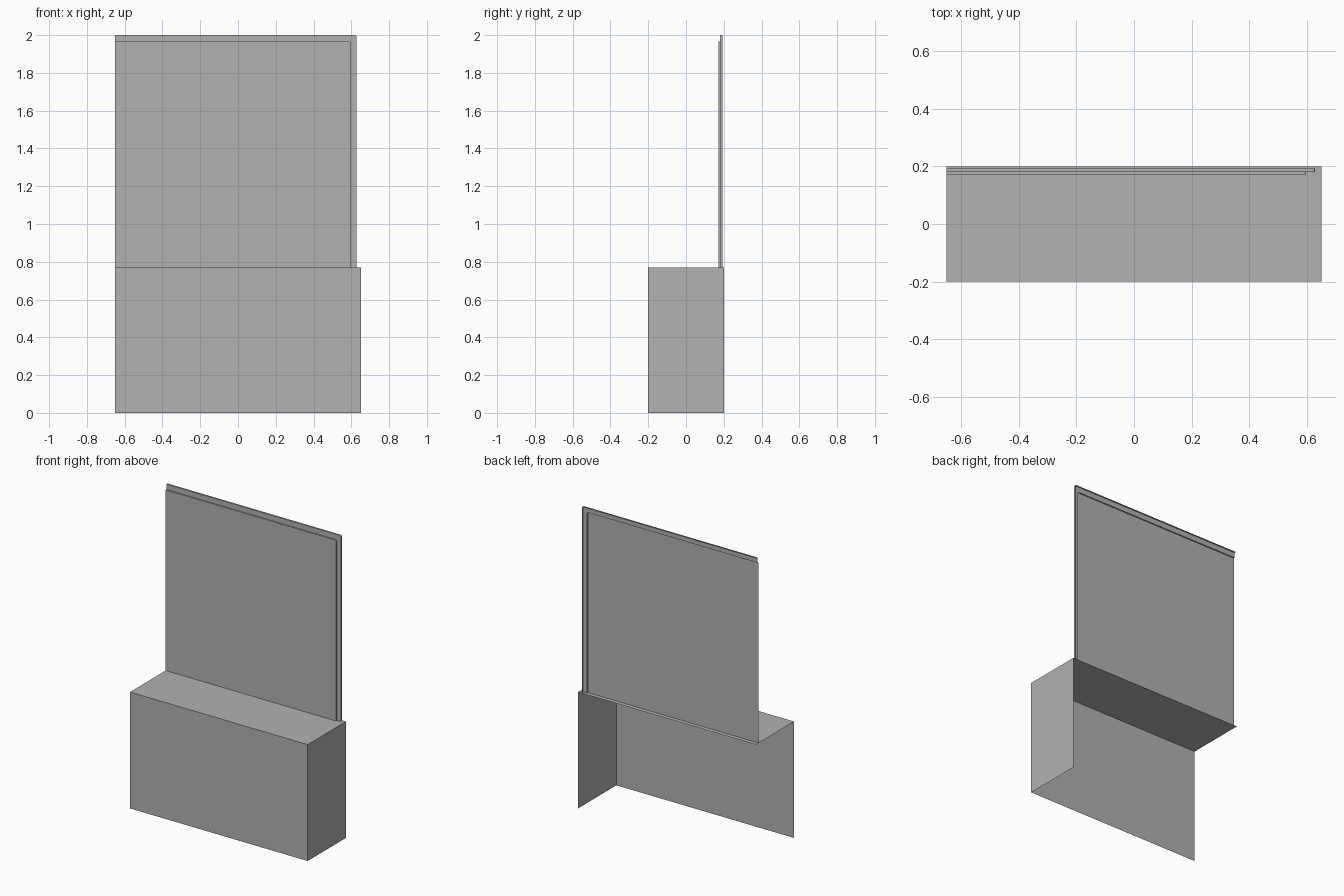
import bpy
import bmesh
from math import sin, cos, pi

cube = bpy.data.objects.get("Cube")
if cube:
    bpy.data.objects.remove(cube, do_unlink=True)

LEFT, RIGHT, DEPTH, BASE_TOP = -0.65, 0.65, 0.2, 0.77

grey = bpy.data.materials.new("mid_grey")
grey.use_nodes = True
colour = (0.445, 0.445, 0.445, 1)
grey.diffuse_color = colour
grey.node_tree.nodes["Principled BSDF"].inputs["Base Color"].default_value = colour


def finish(bm, name):
    mesh = bpy.data.meshes.new(name)
    bm.to_mesh(mesh)
    bm.free()
    mesh.materials.append(grey)
    obj = bpy.data.objects.new(name, mesh)
    bpy.context.collection.objects.link(obj)
    return obj


# Base: a shell open at the back, underneath and at the -x end
bm = bmesh.new()
bmesh.ops.create_cube(bm, size=1)
bm.normal_update()
open_sides = [f for f in bm.faces
              if f.normal.y > 0.5 or f.normal.z < -0.5 or f.normal.x < -0.5]
bmesh.ops.delete(bm, geom=open_sides, context='FACES')
for v in bm.verts:
    v.co.x *= RIGHT - LEFT
    v.co.y *= 2 * DEPTH
    v.co.z = (v.co.z + 0.5) * BASE_TOP
finish(bm, "base_shell")


# Upright panel: a stepped sheet, open at the back and the -x end
def outline(bm, x, z, y, radius=0.008, steps=4):
    """Top edge, rounded corner and +x edge of the panel at depth y."""
    points = [(LEFT, z)]
    for i in range(steps + 1):
        a = pi / 2 * (1 - i / steps)
        points.append((x - radius + radius * cos(a), z - radius + radius * sin(a)))
    points.append((x, BASE_TOP))
    return [bm.verts.new((px, y, pz)) for px, pz in points]


bm = bmesh.new()
rings = [outline(bm, 0.627, 2.0, 0.192),     # back of rim
         outline(bm, 0.627, 2.0, 0.18),      # front of rim
         outline(bm, 0.597, 1.965, 0.18),    # foot of raised field
         outline(bm, 0.597, 1.965, 0.172)]   # face of raised field
for a, b in zip(rings, rings[1:]):
    for i in range(len(a) - 1):
        bm.faces.new((a[i], b[i], b[i + 1], a[i + 1]))
corner = bm.verts.new((LEFT, 0.172, BASE_TOP))
bm.faces.new([corner] + rings[-1][::-1])
finish(bm, "upright_panel")
